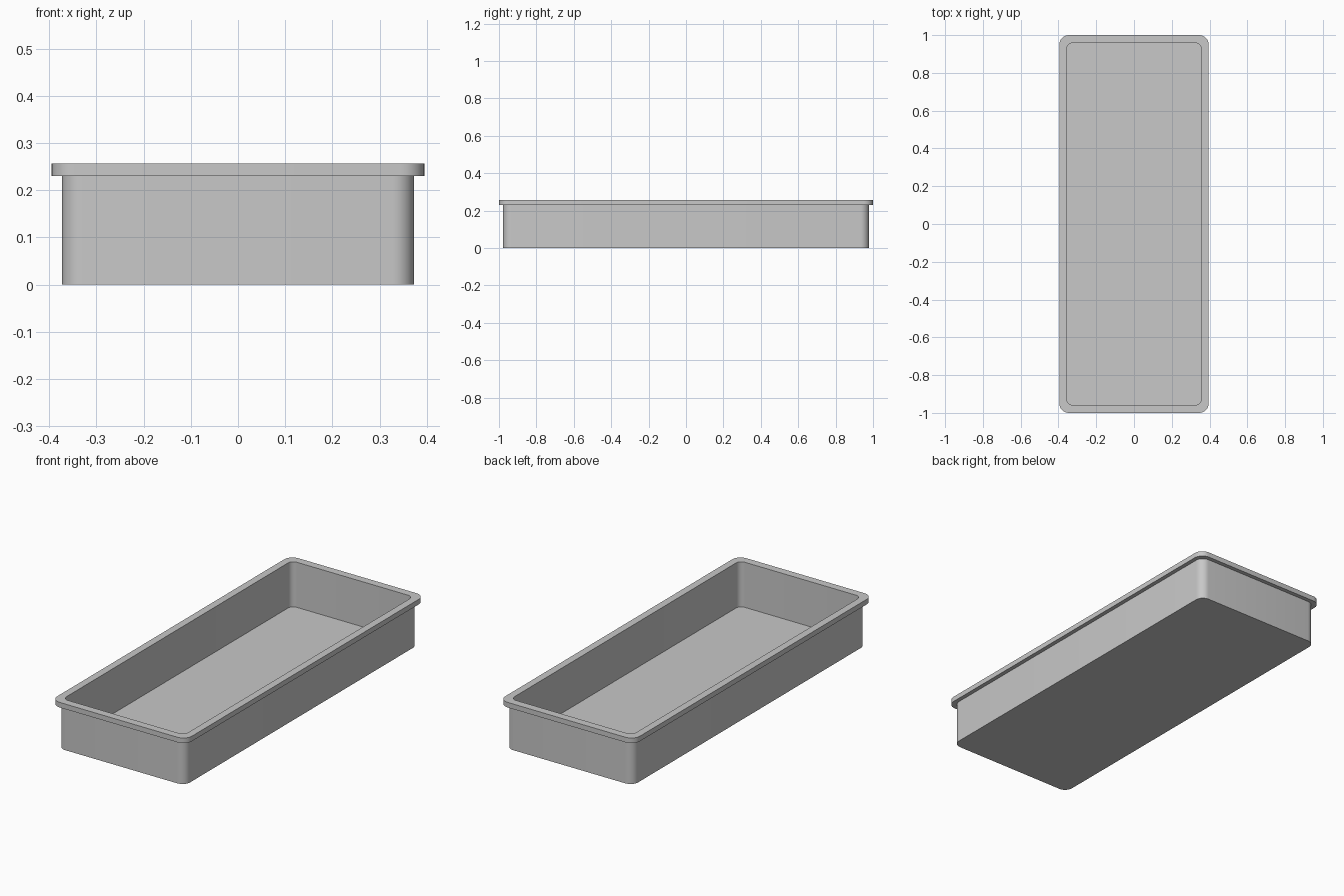
import bpy, bmesh
from math import cos, sin, pi, radians

cube = bpy.data.objects.get("Cube")
if cube:
    bpy.data.objects.remove(cube)

# Single flat grey
grey = bpy.data.materials.new("plain_grey")
grey.use_nodes = True
colour = (0.58, 0.58, 0.58, 1)
grey.diffuse_color = colour
grey.node_tree.nodes["Principled BSDF"].inputs["Base Color"].default_value = colour

STEPS = 8  # segments per rounded corner


def rounded_ring(bm, half_x, half_y, radius, z):
    """Loop of vertices around a rounded rectangle."""
    ring = []
    for q, (sx, sy) in enumerate([(1, 1), (-1, 1), (-1, -1), (1, -1)]):
        for i in range(STEPS + 1):
            a = (q + i / STEPS) * pi / 2
            ring.append(bm.verts.new((sx * (half_x - radius) + radius * cos(a),
                                      sy * (half_y - radius) + radius * sin(a), z)))
    return ring


def bridge(bm, low, high):
    n = len(low)
    for i in range(n):
        j = (i + 1) % n
        bm.faces.new((low[i], low[j], high[j], high[i]))


# Cross-sections: half width, half length, corner radius
body = (0.373, 0.978, 0.045)
rim = (0.395, 1.0, 0.05)
inside = (0.356, 0.958, 0.03)
HEIGHT, RIM_BASE, FLOOR = 0.257, 0.23, 0.018

# Tray shell: outer wall, flanged rim, inner wall and floor
bm = bmesh.new()
rings = [rounded_ring(bm, *section, z) for section, z in (
    (body, 0), (body, RIM_BASE), (rim, RIM_BASE),
    (rim, HEIGHT), (inside, HEIGHT), (inside, FLOOR))]
for low, high in zip(rings, rings[1:]):
    bridge(bm, low, high)
bm.faces.new(rings[0][::-1])
bm.faces.new(rings[-1])
bmesh.ops.recalc_face_normals(bm, faces=bm.faces[:])

mesh = bpy.data.meshes.new("tray")
bm.to_mesh(mesh)
bm.free()
mesh.materials.append(grey)
tray = bpy.data.objects.new("tray", mesh)
bpy.context.collection.objects.link(tray)

# Smooth corners, crisp edges
bpy.ops.object.select_all(action="DESELECT")
tray.select_set(True)
bpy.context.view_layer.objects.active = tray
bpy.ops.object.shade_smooth_by_angle(angle=radians(30))
